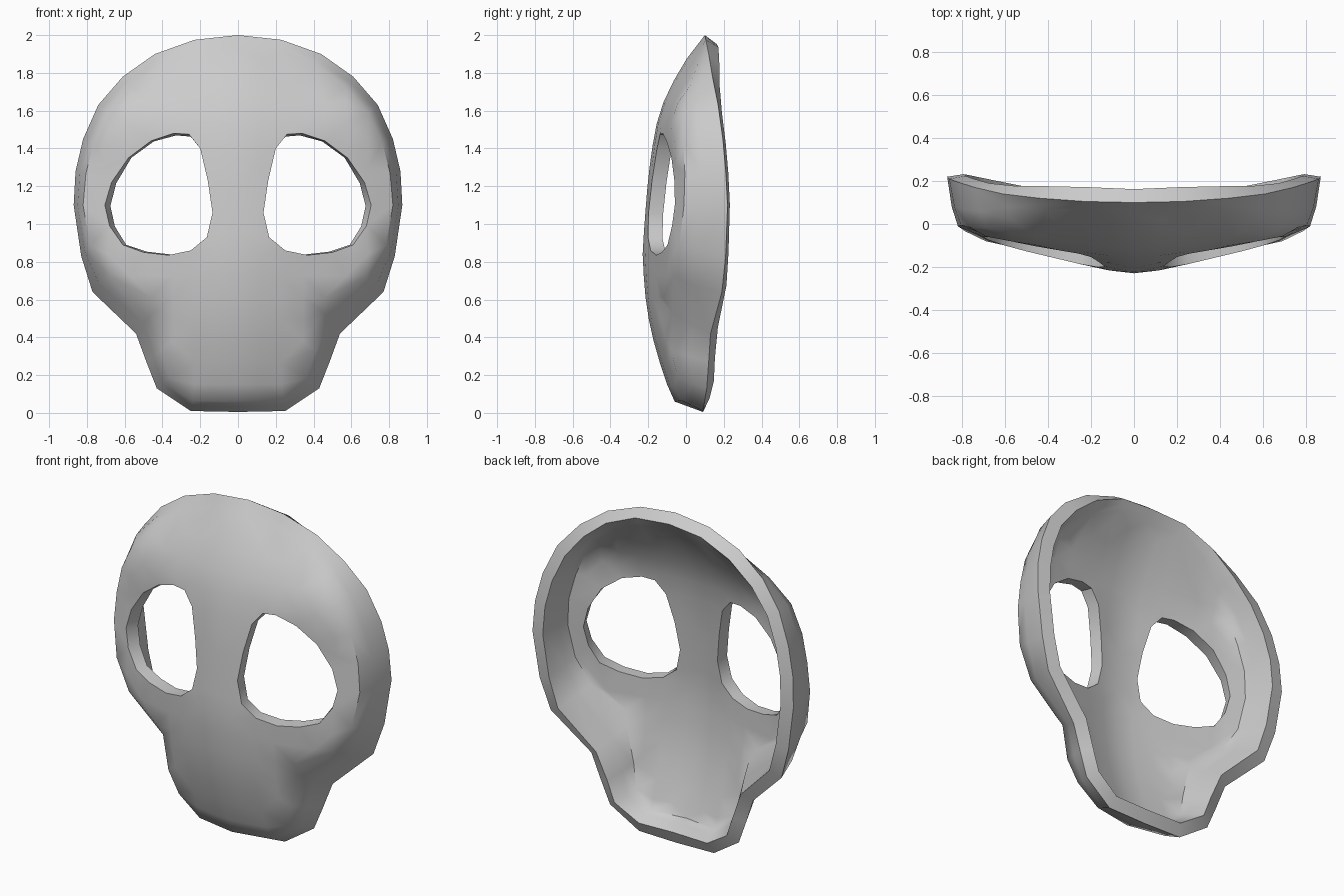
import bpy, bmesh, math
from mathutils import Vector
from mathutils.geometry import delaunay_2d_cdt, intersect_point_line

if "Cube" in bpy.data.objects:
    bpy.data.objects.remove(bpy.data.objects["Cube"])

# Right half: rear rim (x, y, z), front edge of the side wall (x, z), eye hole (x, z)
RIM = [(0, .10, 2), (.23, .105, 1.975), (.44, .12, 1.9), (.61, .14, 1.78), (.74, .17, 1.63),
       (.82, .195, 1.45), (.86, .21, 1.28), (.87, .22, 1.1), (.83, .21, .83), (.77, .19, .64),
       (.54, .13, .42), (.485, .12, .27), (.43, .11, .13), (.25, .09, .01), (0, .09, .005)]
WALL = [(0, 1.94), (.21, 1.92), (.41, 1.85), (.57, 1.73), (.69, 1.59), (.765, 1.43), (.805, 1.27),
        (.82, 1.1), (.785, .89), (.68, .725), (.45, .53), (.41, .33), (.365, .185), (.24, .065), (0, .06)]
EYE = [(.20, 1.4), (.26, 1.475), (.34, 1.48), (.46, 1.44), (.58, 1.35), (.67, 1.22), (.705, 1.1),
       (.68, .99), (.61, .89), (.50, .85), (.37, .835), (.25, .86), (.165, .93), (.135, 1.06), (.16, 1.23)]
# Centre profile (z, y)
PROFILE = [(0, -.03), (.06, -.06), (.15, -.10), (.3, -.15), (.45, -.19), (.65, -.22), (.85, -.23),
           (1.0, -.22), (1.25, -.20), (1.5, -.165), (1.69, -.105), (1.87, 0), (2, .10)]


def depth(x, z):
    """Face surface: centre profile swept back towards the sides, fuller at the brow."""
    for (z0, y0), (z1, y1) in zip(PROFILE, PROFILE[1:]):
        if z <= z1:
            break
    centre = y0 + (y1 - y0) * (z - z0) / (z1 - z0)
    sweep = .25 - .10 * math.exp(-((z - 1.58) / .2) ** 2)
    return centre + sweep * (math.hypot(x, .1) - .1)


def inside(p, poly):
    hit = False
    for a, b in zip(poly, poly[1:] + poly[:1]):
        if (a[1] > p[1]) != (b[1] > p[1]):
            if p[0] < a[0] + (b[0] - a[0]) * (p[1] - a[1]) / (b[1] - a[1]):
                hit = not hit
    return hit


def clearance(p, poly):
    best = 9
    for a, b in zip(poly, poly[1:] + poly[:1]):
        q, t = intersect_point_line(Vector((*p, 0)), Vector((*a, 0)), Vector((*b, 0)))
        t = min(max(t, 0), 1)
        best = min(best, (Vector(p) - Vector(a).lerp(Vector(b), t)).length)
    return best


pts, edges = [], []


def add_chain(chain, closed=False):
    start, n = len(pts), len(chain)
    pts.extend(Vector(c) for c in chain)
    edges.extend((start + i, start + (i + 1) % n) for i in range(n if closed else n - 1))


# Contours: rim, rounded mid wall, wall front and eye
SET_BACK = {3: .01, 4: .03, 5: .03, 6: .02, 7: .02, 8: .02, 9: .01, 10: .04}
wall = [Vector((x, depth(x, z) + SET_BACK.get(i, 0), z)) for i, (x, z) in enumerate(WALL)]
rim = [Vector(r) for r in RIM]
mid = []
for i, (r, w) in enumerate(zip(rim, wall)):
    bowed = 3 < i < 10
    m = r.lerp(w, .42 if bowed else .5)
    m.y = r.y + (w.y - r.y) * (.6 if bowed else .5)
    mid.append(m)
for ring in (rim, mid, wall):
    add_chain(ring)
add_chain([(x, depth(x, z), z) for x, z in EYE], True)

# Supporting points on the centre line and face
zs = [.15 + .115 * i for i in range(16)]
add_chain([wall[-1]] + [(0, depth(0, z), z) for z in zs if z < 1.9] + [wall[0]])
for z in zs:
    for i in range(1, 7):
        p = (.115 * i, z)
        if (inside(p, WALL) and not inside(p, EYE)
                and clearance(p, WALL) > .05 and clearance(p, EYE) > .05):
            pts.append(Vector((p[0], depth(*p), z)))

# Triangulate in front view, dropping the eye and everything beyond the outline
flat = [Vector((p.x, p.z)) for p in pts]
verts, _, faces, source, _, _ = delaunay_2d_cdt(flat, edges, [], 0, 1e-5)
outline = [(r.x, r.z) for r in rim]
bm = bmesh.new()
bv = [bm.verts.new((v.x, pts[s[0]].y if s else depth(v.x, v.y), v.y)) for v, s in zip(verts, source)]
for f in faces:
    c = sum((verts[i] for i in f), Vector((0, 0))) / len(f)
    if inside(c, outline) and not inside(c, EYE):
        face = bm.faces.new([bv[i] for i in f])
        face.normal_update()
        if face.normal.y > 0:
            face.normal_flip()
bmesh.ops.delete(bm, geom=[v for v in bm.verts if not v.link_faces], context='VERTS')
mesh = bpy.data.meshes.new("skull_mask")
bm.to_mesh(mesh)
bm.free()
mask = bpy.data.objects.new("skull_mask", mesh)
bpy.context.collection.objects.link(mask)
bpy.context.view_layer.objects.active = mask
mask.select_set(True)

# Mirror to both sides, then thicken inwards
mirror = mask.modifiers.new("mirror", 'MIRROR')
mirror.use_clip = True
shell = mask.modifiers.new("shell", 'SOLIDIFY')
shell.thickness = .078
shell.offset = -1
for name in ("mirror", "shell"):
    bpy.ops.object.modifier_apply(modifier=name)
bpy.ops.object.shade_smooth_by_angle(angle=math.radians(45))
